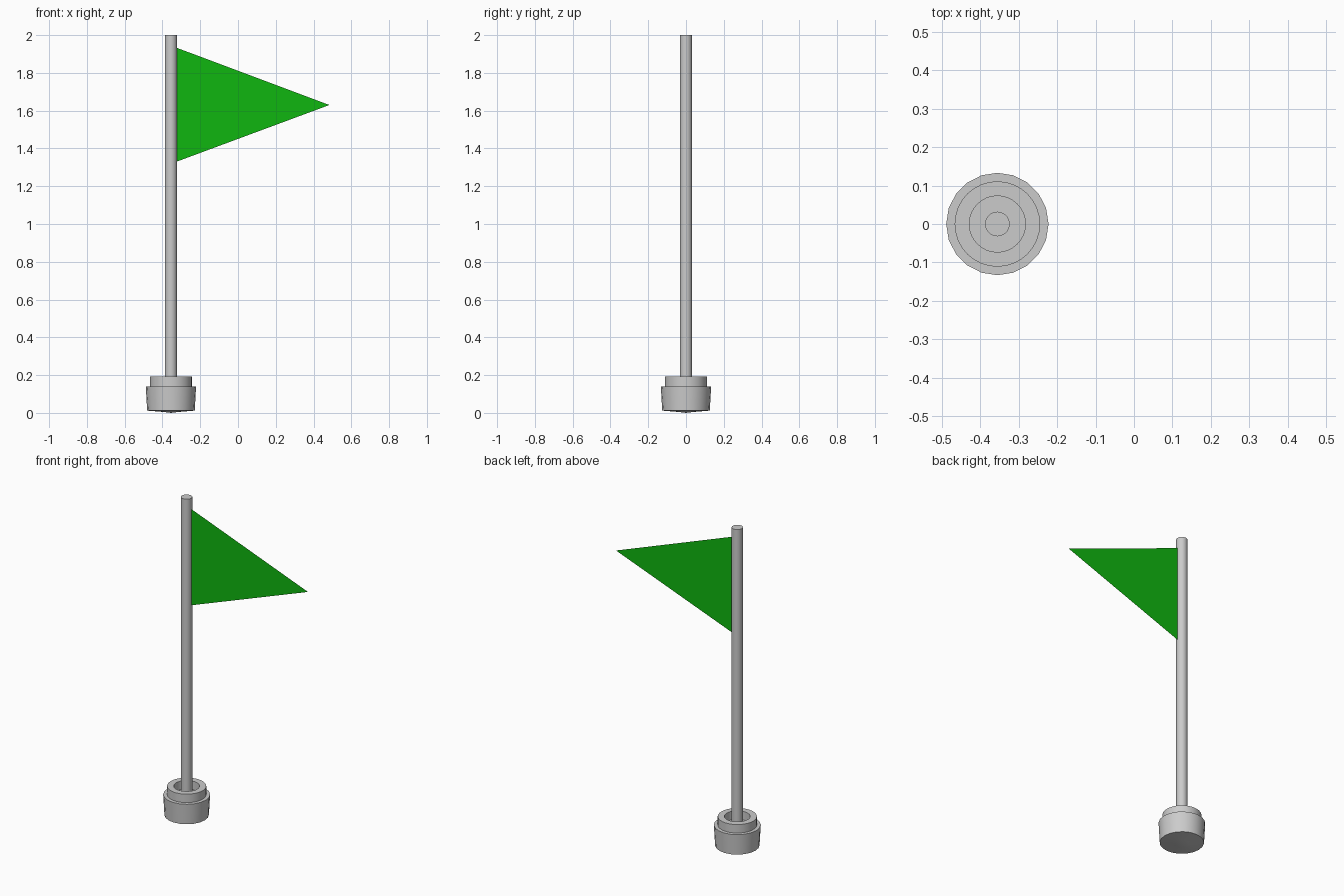
import bpy, math

if "Cube" in bpy.data.objects:
    bpy.data.objects.remove(bpy.data.objects["Cube"])

POLE_X = -0.355


def lathe(name, profile, sides):
    """Revolve (radius, z) points around the pole axis; radius 0 makes a tip."""
    verts, rings, faces = [], [], []
    for r, z in profile:
        n = 1 if r == 0 else sides
        rings.append([len(verts) + i for i in range(n)])
        for i in range(n):
            a = 2 * math.pi * i / sides
            verts.append((r * math.cos(a), r * math.sin(a), z))
    for lo, hi in zip(rings, rings[1:]):
        for i in range(sides):
            j = (i + 1) % sides
            quad = [lo[i % len(lo)], lo[j % len(lo)], hi[j % len(hi)], hi[i % len(hi)]]
            faces.append(list(dict.fromkeys(quad)))
    obj = add_mesh(name, verts, faces)
    obj.location.x = POLE_X
    bpy.ops.object.select_all(action='DESELECT')
    obj.select_set(True)
    bpy.context.view_layer.objects.active = obj
    bpy.ops.object.shade_smooth_by_angle(angle=math.radians(30))
    return obj


def add_mesh(name, verts, faces):
    mesh = bpy.data.meshes.new(name)
    mesh.from_pydata(verts, [], faces)
    obj = bpy.data.objects.new(name, mesh)
    bpy.context.collection.objects.link(obj)
    return obj


# Weighted foot: slightly flared, with a barely domed underside
lathe("base", [(0, 0), (0.04, 0.005), (0.126, 0.012), (0.133, 0.14), (0.11, 0.14)], 20)

# Hollow collar on top of the foot, with its recessed floor
lathe("collar", [(0.111, 0.14), (0.111, 0.193), (0.073, 0.193), (0.073, 0.14), (0, 0.14)], 32)

# Pole
lathe("pole", [(0.032, 0.14), (0.032, 2.0), (0, 2.0)], 20)

# Triangular pennant, a single thin sheet
flag = add_mesh("pennant",
                [(POLE_X + 0.03, 0, 1.33), (0.484, 0, 1.63), (POLE_X + 0.03, 0, 1.933)],
                [(0, 1, 2)])
green = bpy.data.materials.new("green_cloth")
green.diffuse_color = (0.005, 0.47, 0.005, 1)
green.use_nodes = True
green.node_tree.nodes["Principled BSDF"].inputs["Base Color"].default_value = green.diffuse_color
flag.data.materials.append(green)
